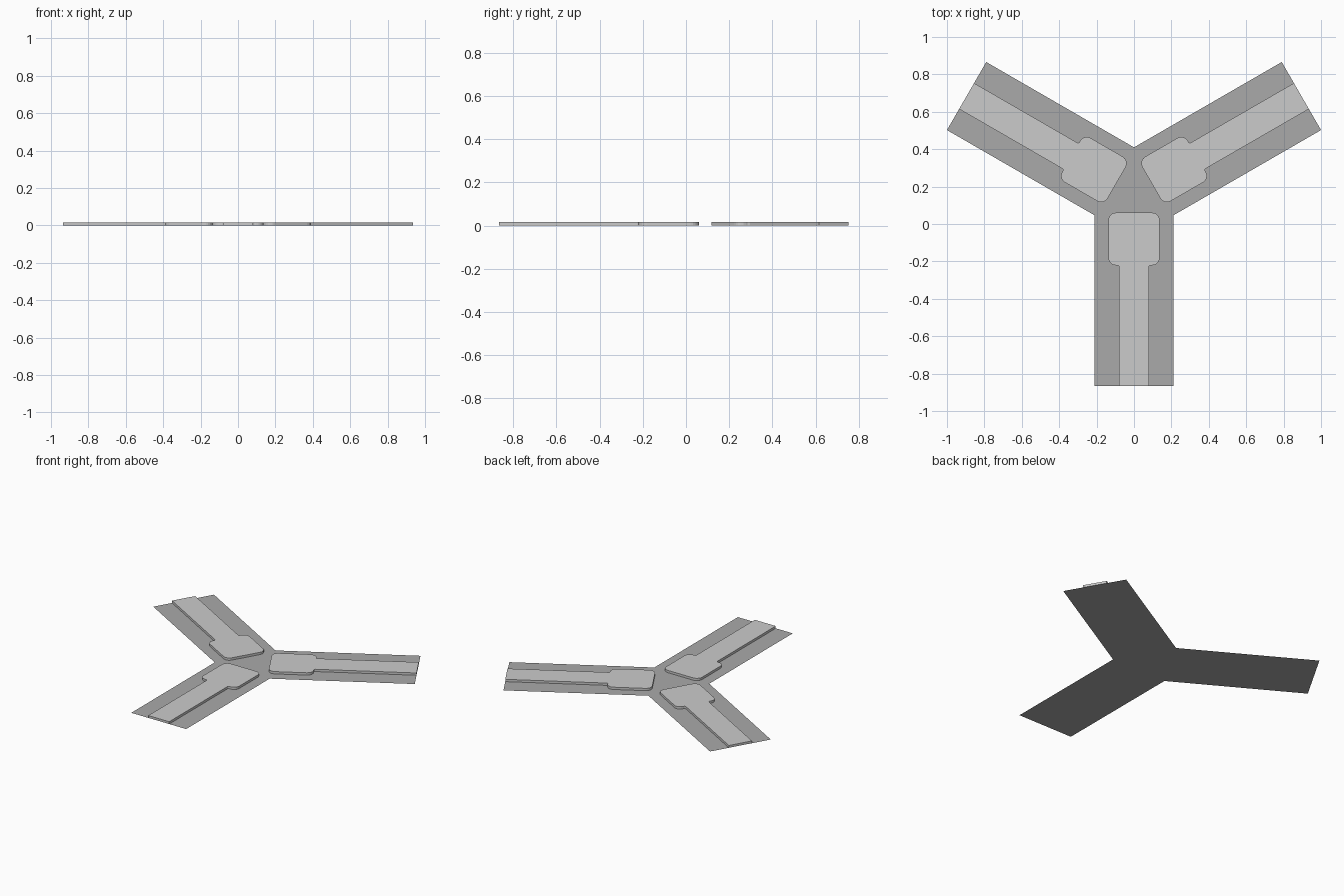
import bpy, bmesh
from math import pi, cos, sin, sqrt
from mathutils import Vector, Matrix

if "Cube" in bpy.data.objects:
    bpy.data.objects.remove(bpy.data.objects["Cube"])

CENTRE_Y = 0.1673      # where the three arms meet
ARM_LEN = 1.0335
ARM_HALF = 0.21
PAD_TOP = 0.016
ANGLES = [-pi / 2, pi / 6, 5 * pi / 6]


def make_object(name, bm, colour=None):
    mesh = bpy.data.meshes.new(name)
    bm.to_mesh(mesh)
    bm.free()
    obj = bpy.data.objects.new(name, mesh)
    bpy.context.collection.objects.link(obj)
    if colour:
        mat = bpy.data.materials.new(name + "_grey")
        mat.diffuse_color = colour
        mat.use_nodes = True
        mat.node_tree.nodes["Principled BSDF"].inputs["Base Color"].default_value = mat.diffuse_color
        mesh.materials.append(mat)
    return obj


def place(angle):
    return Matrix.Translation((0, CENTRE_Y, 0)) @ Matrix.Rotation(angle, 4, 'Z')


def arc(cx, cy, r, start, end, steps=5):
    return [(cx + r * cos(start + (end - start) * i / steps),
             cy + r * sin(start + (end - start) * i / steps)) for i in range(steps + 1)]


# Flat three-armed base sheet: one quad per arm plus the middle triangle
bm = bmesh.new()
inner = ARM_HALF / sqrt(3)
for a in ANGLES:
    corners = [(inner, -ARM_HALF), (ARM_LEN, -ARM_HALF), (ARM_LEN, ARM_HALF), (inner, ARM_HALF)]
    bm.faces.new([bm.verts.new(place(a) @ Vector((x, y, 0))) for x, y in corners])
bm.faces.new([bm.verts.new(place(a) @ Vector((inner, ARM_HALF, 0))) for a in ANGLES])
bmesh.ops.remove_doubles(bm, verts=bm.verts, dist=1e-4)
make_object("base_sheet", bm, (0.4, 0.4, 0.4, 1))


# Raised strip with a rounded head; half profile along +x, mirrored across the arm axis
def pad_profile():
    x0, x1, head, strip, r = 0.107, 0.388, 0.137, 0.08, 0.04
    half = arc(x0 + r, head - r, r, pi, pi / 2)
    half += arc(x1 - r, head - r, r, pi / 2, 0)
    half += arc(x1 + 0.008, strip + 0.008, 0.008, pi, 1.5 * pi, 3)
    half += [(ARM_LEN, strip)]
    return [(x, -y) for x, y in half] + half[::-1]


for label, a in zip(("front", "right", "left"), ANGLES):
    bm = bmesh.new()
    face = bm.faces.new([bm.verts.new(place(a) @ Vector((x, y, 0))) for x, y in pad_profile()])
    top = bmesh.ops.extrude_face_region(bm, geom=[face])["geom"]
    bmesh.ops.translate(bm, vec=(0, 0, PAD_TOP),
                        verts=[v for v in top if isinstance(v, bmesh.types.BMVert)])
    # The underside rests on the base sheet, so it stays open
    under = [f for f in bm.faces if all(v.co.z < 1e-5 for v in f.verts)]
    bmesh.ops.delete(bm, geom=under, context='FACES_ONLY')
    bmesh.ops.recalc_face_normals(bm, faces=bm.faces)
    if max(bm.faces, key=lambda f: f.calc_area()).normal.z < 0:
        bmesh.ops.reverse_faces(bm, faces=bm.faces)
    make_object(label + "_raised_strip", bm)
